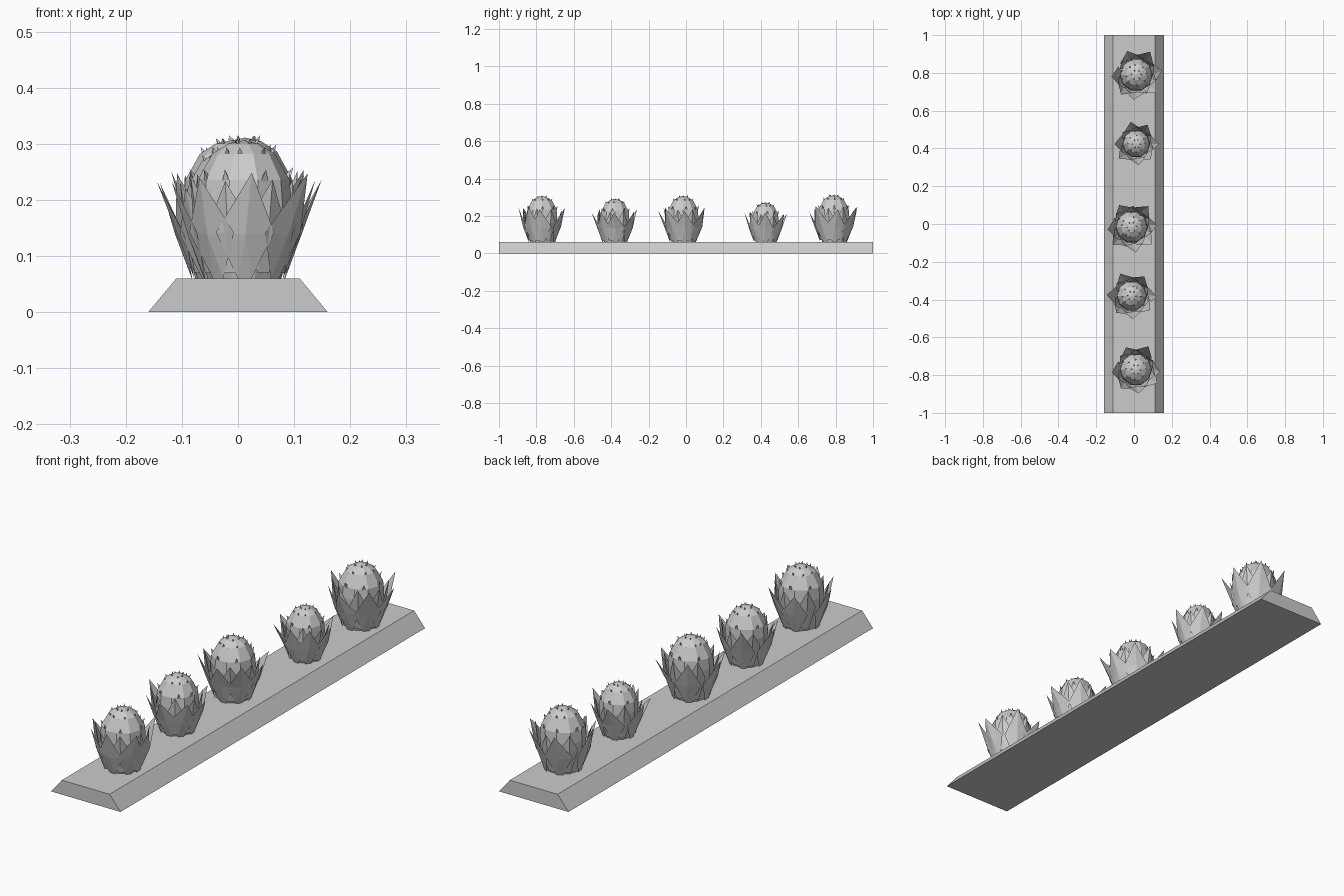
import bpy, bmesh, math, random
from mathutils import Vector

random.seed(4)
if "Cube" in bpy.data.objects:
    bpy.data.objects.remove(bpy.data.objects["Cube"])

grey = bpy.data.materials.new("light grey")
grey.use_nodes = True
COLOUR = (0.6, 0.6, 0.6, 1)
grey.diffuse_color = COLOUR
grey.node_tree.nodes["Principled BSDF"].inputs["Base Color"].default_value = COLOUR


def finish(bm, name, location=(0, 0, 0), scale=1):
    mesh = bpy.data.meshes.new(name)
    bm.to_mesh(mesh)
    bm.free()
    mesh.materials.append(grey)
    obj = bpy.data.objects.new(name, mesh)
    obj.location = location
    obj.scale = (scale,) * 3
    bpy.context.collection.objects.link(obj)
    return obj


def polar(angle, radius, z, side=0):
    """Point at a radius along an angle, shifted sideways."""
    c, s = math.cos(angle), math.sin(angle)
    return Vector((radius * c - side * s, radius * s + side * c, z))


def add_leaf(bm, angle, foot, middle, tip, width, foot_width=0.012, twist=0.0):
    """Pointed leaf folded along its ridge; foot, middle and tip are (radius, z)."""
    f0, f1 = [bm.verts.new(polar(angle, *foot, s * foot_width)) for s in (-1, 1)]
    ridge = bm.verts.new(polar(angle, *middle))
    left, right = [bm.verts.new(polar(angle, middle[0] - 0.012, middle[1] + 0.004, s * width))
                   for s in (-1, 1)]
    top = bm.verts.new(polar(angle, *tip, twist))
    for face in ((f0, f1, ridge), (f1, right, ridge), (left, f0, ridge),
                 (left, ridge, top), (ridge, right, top)):
        bm.faces.new(face)


# Long plinth with sloping sides
bm = bmesh.new()
section = [(-0.16, 0), (0.16, 0), (0.11, 0.06), (-0.11, 0.06)]
face = bm.faces.new([bm.verts.new((x, -1, z)) for x, z in section])
extruded = bmesh.ops.extrude_face_region(bm, geom=[face])["geom"]
bmesh.ops.translate(bm, vec=(0, 2, 0),
                    verts=[v for v in extruded if isinstance(v, bmesh.types.BMVert)])
bmesh.ops.recalc_face_normals(bm, faces=bm.faces)
finish(bm, "plinth")

# Bud profile as (radius, height), measured from the top of the plinth
BUD = [(0.064, 0), (0.077, 0.045), (0.083, 0.08), (0.086, 0.13),
       (0.082, 0.175), (0.056, 0.222), (0.028, 0.24)]
SIDES = 10
LEAF_ANGLES = [2, 60, 112, 182, 225, 272, 318]


def make_bud(name, location, scale):
    bm = bmesh.new()
    rings = [[bm.verts.new(polar(math.tau * i / SIDES, r, z)) for i in range(SIDES)]
             for r, z in BUD]
    for low, high in zip(rings, rings[1:]):
        for i in range(SIDES):
            j = (i + 1) % SIDES
            bm.faces.new((low[i], low[j], high[j], high[i]))
    top = bm.verts.new((0, 0, 0.246))
    for i in range(SIDES):
        bm.faces.new((rings[-1][i], rings[-1][(i + 1) % SIDES], top))
    bm.faces.new(rings[0][::-1])
    finish(bm, name + "_bud", location, scale)


def make_leaves(name, location, scale):
    bm = bmesh.new()
    for n, degrees in enumerate(LEAF_ANGLES):
        # Outer leaf, spreading outwards
        angle = math.radians(degrees + random.uniform(-6, 6))
        reach = random.uniform(0.126, 0.142)
        add_leaf(bm, angle, (0.07, 0), (0.1, 0.078), (reach, random.uniform(0.165, 0.19)),
                 0.052, twist=random.uniform(-0.015, 0.015))
        # Inner leaf, lying closer to the bud
        angle = math.radians(degrees + 27)
        add_leaf(bm, angle, (0.072, 0.01), (0.095, 0.1),
                 (random.uniform(0.1, 0.112), random.uniform(0.17, 0.19)), 0.036)
    finish(bm, name + "_leaves", location, scale)


def make_spikes(name, location, scale):
    bm = bmesh.new()
    # Small thorns on the shoulder and crown: (count, radius, height, length)
    for count, radius, height, length in ((7, 0.079, 0.172, 0.022), (8, 0.052, 0.22, 0.014),
                                          (6, 0.024, 0.236, 0.014)):
        for i in range(count):
            angle = math.tau * i / count + random.uniform(-0.2, 0.2)
            base = [bm.verts.new(p) for p in (polar(angle, radius, height, -length / 3),
                                              polar(angle, radius, height, length / 3),
                                              polar(angle, radius - length / 2, height + length / 3))]
            tip = bm.verts.new(polar(angle, radius + length / 4, height + length))
            for a, b in ((0, 1), (1, 2), (2, 0)):
                bm.faces.new((base[a], base[b], tip))
    finish(bm, name + "_thorns", location, scale)


# Row of five plants: x, y and size
PLANTS = [(0.01, -0.77, 1.0), (-0.012, -0.38, 0.94), (-0.012, -0.015, 1.0),
          (0.012, 0.425, 0.86), (0.012, 0.79, 1.02)]
for n, (x, y, size) in enumerate(PLANTS, 1):
    for build in (make_bud, make_leaves, make_spikes):
        build(f"plant_{n}", (x, y, 0.06), size)
